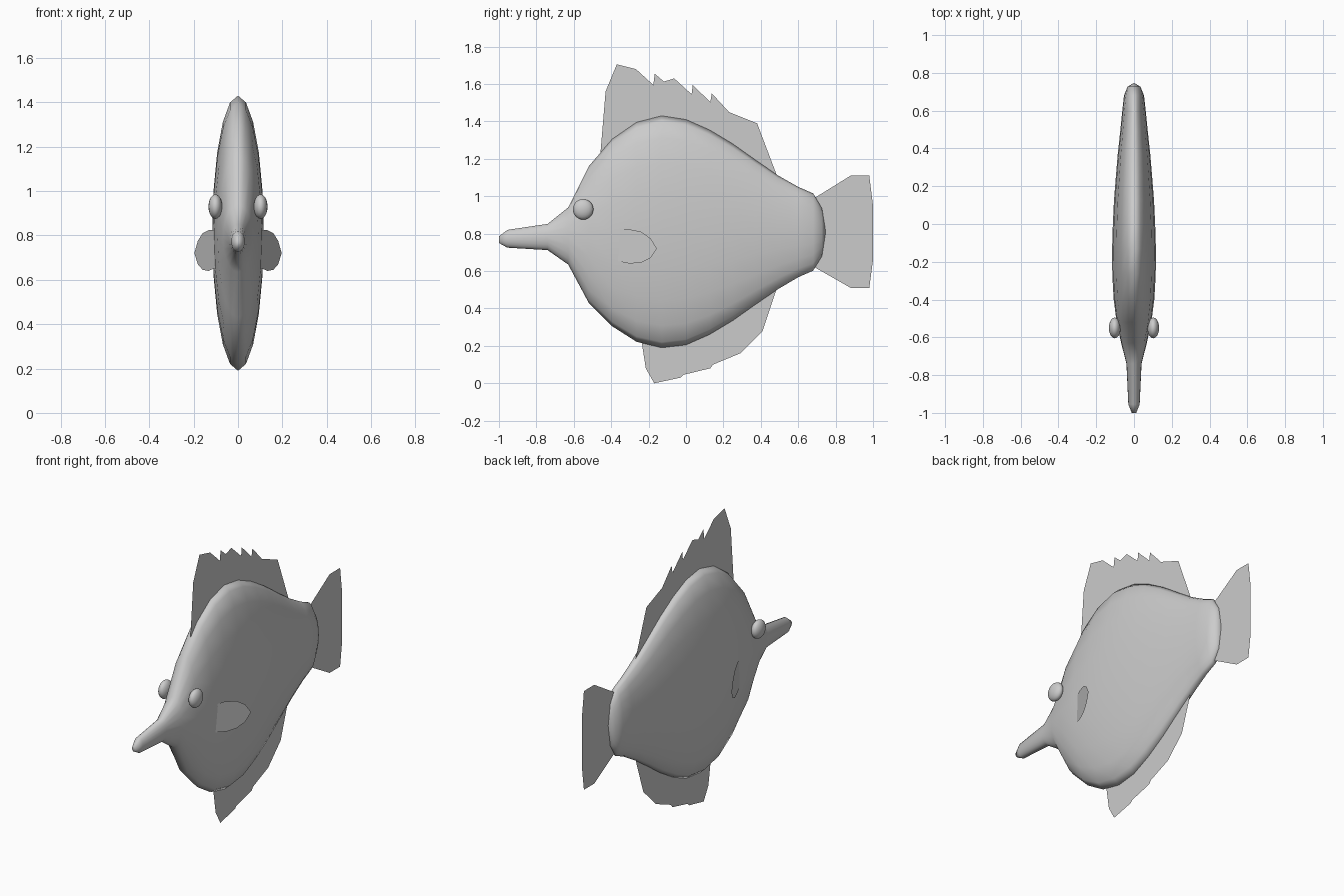
import bpy, bmesh, math

SIDES = 20


def finish(bm, name, smooth=False):
    bmesh.ops.recalc_face_normals(bm, faces=bm.faces)
    mesh = bpy.data.meshes.new(name)
    bm.to_mesh(mesh)
    bm.free()
    if smooth:
        mesh.polygons.foreach_set("use_smooth", [True] * len(mesh.polygons))
    obj = bpy.data.objects.new(name, mesh)
    bpy.context.collection.objects.link(obj)
    return obj


def flat_fin(name, outline):
    """Thin sheet on the centre plane from a (y, z) outline."""
    bm = bmesh.new()
    face = bm.faces.new([bm.verts.new((0, y, z)) for y, z in outline])
    bmesh.ops.triangulate(bm, faces=[face])
    return finish(bm, name)


# Body and snout: elliptical rings (y, top z, bottom z, half width)
stations = [
    (-1.0, 0.785, 0.75, 0.012), (-0.955, 0.82, 0.725, 0.03),
    (-0.74, 0.852, 0.712, 0.04), (-0.63, 0.94, 0.635, 0.068),
    (-0.52, 1.16, 0.43, 0.092), (-0.395, 1.305, 0.305, 0.108),
    (-0.265, 1.395, 0.222, 0.115), (-0.13, 1.43, 0.19, 0.116),
    (0.0, 1.41, 0.205, 0.112), (0.125, 1.355, 0.26, 0.106),
    (0.25, 1.28, 0.335, 0.096), (0.37, 1.195, 0.42, 0.086),
    (0.49, 1.112, 0.502, 0.073), (0.6, 1.05, 0.567, 0.062),
    (0.68, 1.015, 0.602, 0.053), (0.727, 0.935, 0.68, 0.034),
]
bm = bmesh.new()
rings = []
for y, top, bottom, w in stations:
    mid, h = (top + bottom) / 2, (top - bottom) / 2
    angles = [2 * math.pi * i / SIDES for i in range(SIDES)]
    rings.append([bm.verts.new((w * math.sin(a), y, mid + h * math.cos(a))) for a in angles])
for a, b in zip(rings, rings[1:]):
    for i in range(SIDES):
        j = (i + 1) % SIDES
        bm.faces.new((a[i], a[j], b[j], b[i]))
bm.faces.new(rings[0])
end = bm.verts.new((0, 0.747, 0.81))
for i in range(SIDES):
    bm.faces.new((rings[-1][i], rings[-1][(i + 1) % SIDES], end))
finish(bm, "body", True)

# Dorsal fin with spiny teeth
flat_fin("dorsal_fin", [
    (-0.46, 1.2), (-0.43, 1.56), (-0.37, 1.705), (-0.275, 1.61), (-0.268, 1.68),
    (-0.175, 1.595), (-0.167, 1.655), (-0.07, 1.572), (-0.063, 1.63),
    (0.03, 1.545), (0.036, 1.595), (0.13, 1.503), (0.138, 1.55), (0.23, 1.45),
    (0.38, 1.39), (0.49, 1.1), (0.25, 1.24), (0.0, 1.36), (-0.26, 1.34)])

# Anal fin
flat_fin("anal_fin", [
    (-0.24, 0.24), (-0.215, 0.08), (-0.17, 0.0), (-0.03, 0.03), (-0.015, 0.045),
    (0.13, 0.08), (0.145, 0.1), (0.29, 0.16), (0.41, 0.28), (0.49, 0.52),
    (0.25, 0.37), (0.0, 0.24)])

# Tail fin
flat_fin("tail_fin", [
    (0.67, 0.98), (0.88, 1.11), (0.98, 1.11), (1.0, 0.95), (1.0, 0.66),
    (0.98, 0.51), (0.88, 0.51), (0.67, 0.63)])

# Paired side fins and eyes
side_outline = [(-0.38, 0.82), (-0.31, 0.825), (-0.24, 0.81), (-0.19, 0.775), (-0.155, 0.72),
                (-0.19, 0.67), (-0.24, 0.645), (-0.3, 0.64), (-0.38, 0.655)]
for side, label in ((1, "left"), (-1, "right")):
    bm = bmesh.new()
    bm.faces.new([bm.verts.new((side * (0.111 + 0.44 * (y + 0.35)), y, z)) for y, z in side_outline])
    finish(bm, label + "_pectoral_fin")

    bm = bmesh.new()
    bmesh.ops.create_uvsphere(bm, u_segments=20, v_segments=12, radius=1)
    bmesh.ops.scale(bm, vec=(0.031, 0.055, 0.055), verts=bm.verts)
    bmesh.ops.translate(bm, vec=(side * 0.102, -0.55, 0.93), verts=bm.verts)
    finish(bm, label + "_eye", True)
